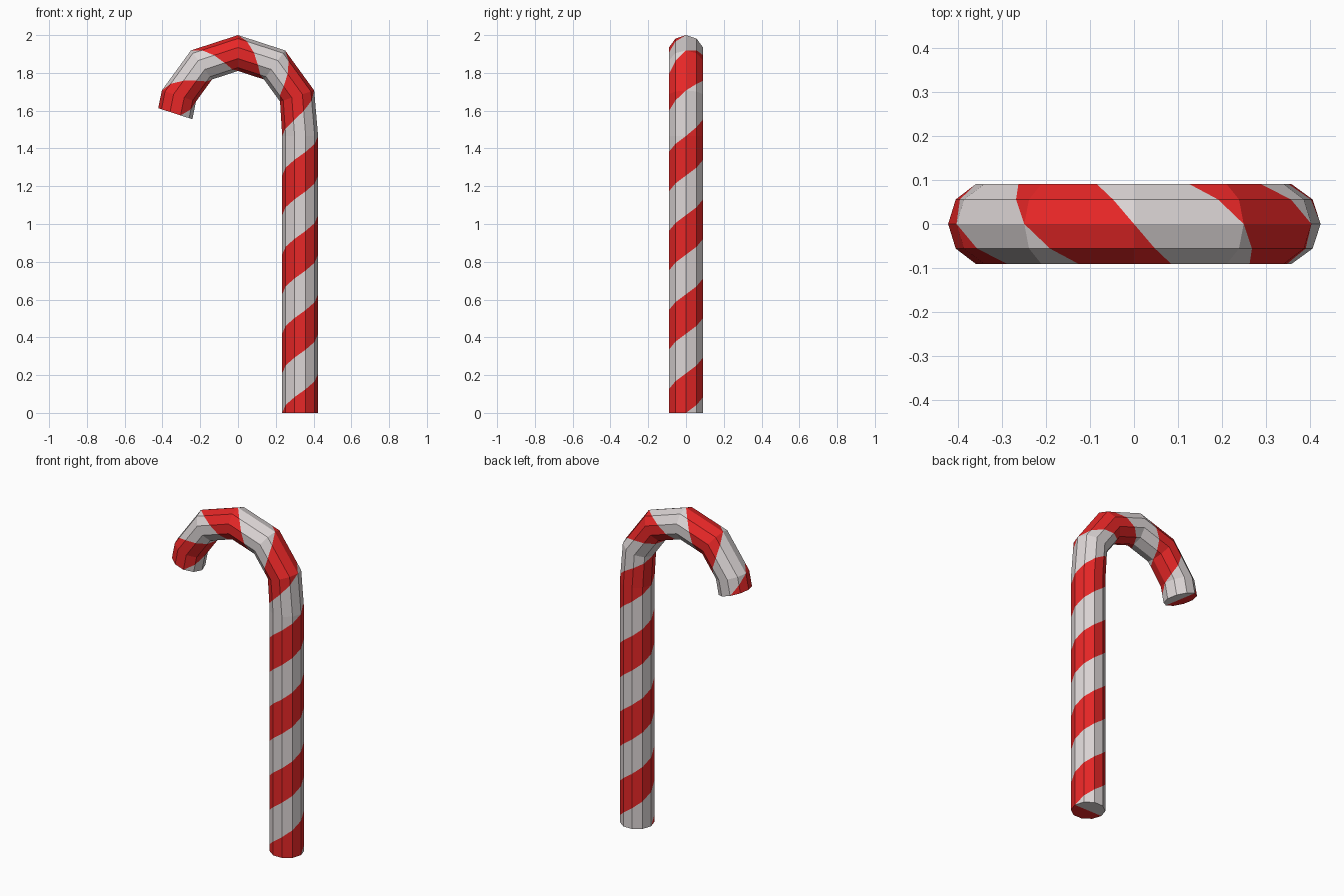
import bpy, bmesh, math
from mathutils import Vector

if "Cube" in bpy.data.objects:
    bpy.data.objects.remove(bpy.data.objects["Cube"])

SIDES, R = 10, 0.095          # tube cross-section
HOOK_R, HOOK_Z = 0.329, 1.576  # hook arc radius and centre height
STEP = 1.466 / 7              # height of one stripe on the shaft
S_END = 12.4                  # path length, in stripe widths


def material(name, rgb):
    m = bpy.data.materials.new(name)
    m.diffuse_color = (*rgb, 1)
    m.use_nodes = True
    m.node_tree.nodes["Principled BSDF"].inputs["Base Color"].default_value = m.diffuse_color
    return m


# rings along the path: (stripe position, centre x, centre z, tilt)
rings = [(0, HOOK_R, 0, 0), (7, HOOK_R, 7 * STEP, 0)]
for i in range(5):
    a = math.radians(18 + 36 * i)
    rings.append((8 + i, HOOK_R * math.cos(a), HOOK_Z + HOOK_R * math.sin(a), a))
rings.append((S_END, -0.332, 1.584, math.radians(162)))


def ring_point(ring, k):
    """Point on one ring; a fractional k lies on the flat side."""
    _, x, z, tilt = ring

    def corner(j):
        t = math.tau * j / SIDES
        d = R * math.cos(t)
        return Vector((x + d * math.cos(tilt), R * math.sin(t), z + d * math.sin(tilt)))
    j = math.floor(k + 1e-5)
    return corner(j).lerp(corner(j + 1), k - j)


def to_tube(k, s):
    for a, b in zip(rings, rings[1:]):
        if s <= b[0] + 1e-5:
            return ring_point(a, k).lerp(ring_point(b, k), (s - a[0]) / (b[0] - a[0]))
    return ring_point(rings[-1], k)


# unrolled sheet: x = side number, y = stripe position
bm = bmesh.new()
grid = [[bm.verts.new((k, r[0], 0)) for k in range(SIDES + 1)] for r in rings]
for lo, hi in zip(grid, grid[1:]):
    for k in range(SIDES):
        bm.faces.new((lo[k], lo[k + 1], hi[k + 1], hi[k]))

# cut the slanted stripe borders and colour the stripes alternately
for n in range(-2, 14):
    bmesh.ops.bisect_plane(bm, geom=bm.verts[:] + bm.edges[:] + bm.faces[:], dist=1e-5,
                           plane_co=(0, n, 0), plane_no=(-0.2, 1, 0))
for f in bm.faces:
    c = f.calc_center_median()
    f.material_index = math.floor(c.y - 0.2 * c.x) % 2

# roll the sheet into the bent tube
for v in bm.verts:
    v.co = to_tube(v.co.x, v.co.y)
bmesh.ops.remove_doubles(bm, verts=bm.verts[:], dist=1e-4)

# end caps, continuing the stripe colours
rim = [e for e in bm.edges if e.is_boundary]
centres = [bm.verts.new((r[1], 0, r[2])) for r in (rings[0], rings[-1])]
for e in rim:
    mid = (e.verts[0].co + e.verts[1].co) / 2
    centre = min(centres, key=lambda v: (v.co - mid).length)
    colour = e.link_faces[0].material_index
    bm.faces.new((e.verts[0], e.verts[1], centre)).material_index = colour
bmesh.ops.recalc_face_normals(bm, faces=bm.faces[:])

mesh = bpy.data.meshes.new("striped_cane")
bm.to_mesh(mesh)
bm.free()
mesh.materials.append(material("red", (0.8, 0.02, 0.02)))
mesh.materials.append(material("white", (0.72, 0.67, 0.67)))
bpy.context.collection.objects.link(bpy.data.objects.new("striped_cane", mesh))
